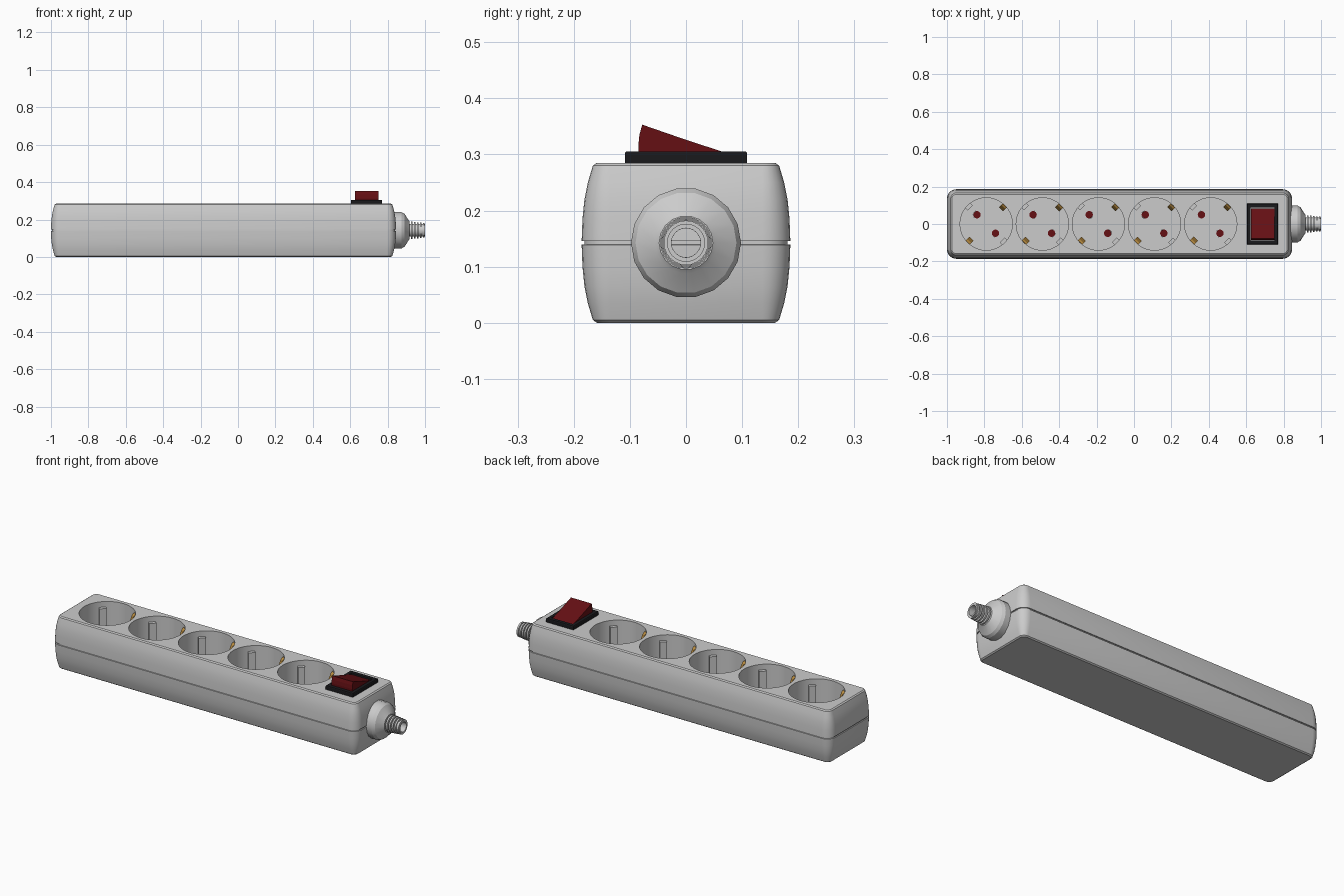
import bpy, bmesh, math
from mathutils import Matrix, Vector

if "Cube" in bpy.data.objects:
    bpy.data.objects.remove(bpy.data.objects["Cube"])

TOP, FLOOR, SEAM = 0.285, 0.13, 0.1425
SOCKETS = [-0.79 + 0.3 * i for i in range(5)]


def material(name, rgb):
    m = bpy.data.materials.new(name)
    m.diffuse_color = (*rgb, 1)
    m.use_nodes = True
    m.node_tree.nodes["Principled BSDF"].inputs["Base Color"].default_value = m.diffuse_color
    return m


red = material("dark_red", (0.13, 0.005, 0.007))
black = material("black", (0.01, 0.01, 0.012))
brass = material("brass", (0.55, 0.3, 0.06))


def finish(name, bm, mat=None, angle=None):
    bmesh.ops.recalc_face_normals(bm, faces=bm.faces)
    me = bpy.data.meshes.new(name)
    bm.to_mesh(me)
    bm.free()
    ob = bpy.data.objects.new(name, me)
    bpy.context.collection.objects.link(ob)
    if mat:
        me.materials.append(mat)
    if angle:
        smooth(ob, angle)
    return ob


def smooth(ob, angle):
    bpy.ops.object.select_all(action='DESELECT')
    ob.select_set(True)
    bpy.context.view_layer.objects.active = ob
    bpy.ops.object.shade_smooth_by_angle(angle=math.radians(angle))


def loft(bm, rings, caps=True, closed=False):
    """Join equal-length rings of points with quads."""
    vs = [[bm.verts.new(p) for p in r] for r in rings]
    n = len(vs[0])
    pairs = list(zip(vs, vs[1:])) + ([(vs[-1], vs[0])] if closed else [])
    for a, b in pairs:
        for i in range(n):
            bm.faces.new((a[i], a[(i + 1) % n], b[(i + 1) % n], b[i]))
    if caps:
        bm.faces.new(vs[0])
        bm.faces.new(vs[-1])


def cylinder(bm, x, y, z0, z1, r, n):
    bmesh.ops.create_cone(bm, cap_ends=True, segments=n, radius1=r, radius2=r, depth=z1 - z0,
                          matrix=Matrix.Translation((x, y, (z0 + z1) / 2)))


def box(bm, size, mat):
    bmesh.ops.create_cube(bm, size=1, matrix=mat @ Matrix.Diagonal((*size, 1)))


def cut(ob, cutter):
    mod = ob.modifiers.new("cut", 'BOOLEAN')
    mod.object, mod.operation, mod.solver = cutter, 'DIFFERENCE', 'EXACT'
    bpy.context.view_layer.objects.active = ob
    bpy.ops.object.modifier_apply(modifier=mod.name)
    bpy.data.objects.remove(cutter)


# housing: rounded rectangles stacked into a bulging shell with a seam groove
def outline(z, inset, cx=-0.0775, hx=0.9225, hy=0.186, r=0.05, n=6):
    pts = []
    for k, (sx, sy) in enumerate(((1, 1), (-1, 1), (-1, -1), (1, -1))):
        for i in range(n + 1):
            a = math.pi / 2 * (k + i / n)
            pts.append((cx + sx * (hx - r) + (r - inset) * math.cos(a),
                        sy * (hy - r) + (r - inset) * math.sin(a), z))
    return pts


half = [(0, 0.027), (0.005, 0.02), (0.035, 0.011), (0.065, 0.005), (0.1, 0.0015),
        (0.139, 0), (0.1395, 0.005)]
levels = half + [(TOP - z, i) for z, i in reversed(half)]
bm = bmesh.new()
loft(bm, [outline(z, i) for z, i in levels])
housing = finish("housing", bm)

# socket wells and pin holes
diag = math.sqrt(0.5)
pins = [(x + s * 0.07 * diag, -s * 0.07 * diag) for x in SOCKETS for s in (1, -1)]
bm = bmesh.new()
for x in SOCKETS:
    cylinder(bm, x, 0, FLOOR, TOP + 0.1, 0.14, 40)
cut(housing, finish("well_cutter", bm))
bm = bmesh.new()
for x, y in pins:
    cylinder(bm, x, y, FLOOR - 0.025, FLOOR + 0.03, 0.02, 16)
cut(housing, finish("pin_cutter", bm))
smooth(housing, 30)

# red shutters closing the pin holes
bm = bmesh.new()
for x, y in pins:
    cylinder(bm, x, y, FLOOR - 0.025, FLOOR - 0.004, 0.0198, 16)
finish("pin_shutters", bm, red)

# guide ribs and earth clips on the well walls
ribs, clips = bmesh.new(), bmesh.new()
strip = [(0.139, 0.272), (0.128, 0.262), (0.112, 0.215), (0.128, FLOOR),
         (0.133, FLOOR), (0.118, 0.215), (0.132, 0.257), (0.14, 0.267)]
for x in SOCKETS:
    for s in (0, 1):
        rib = Matrix.Translation((x, 0, 0)) @ Matrix.Rotation(math.pi * (0.75 + s), 4, 'Z')
        box(ribs, (0.02, 0.036, 0.255 - FLOOR),
            rib @ Matrix.Translation((0.131, 0, (0.255 + FLOOR) / 2)))
        clip = Matrix.Translation((x, 0, 0)) @ Matrix.Rotation(math.pi * (0.25 + s), 4, 'Z')
        loft(clips, [[clip @ Vector((r, y, z)) for r, z in strip] for y in (-0.016, 0.016)])
finish("guide_ribs", ribs)
finish("earth_clips", clips, brass)

# switch frame with a rectangular opening
bm = bmesh.new()


def rect(hx, hy, z):
    return [(0.6875 + sx * hx, sy * hy, z) for sx, sy in ((-1, -1), (1, -1), (1, 1), (-1, 1))]


loft(bm, [rect(0.083, 0.109, TOP - 0.002), rect(0.083, 0.109, 0.302), rect(0.081, 0.107, 0.305),
          rect(0.064, 0.088, 0.305), rect(0.064, 0.088, TOP - 0.002)], caps=False, closed=True)
finish("switch_frame", bm, black)

# tilted rocker
side = [(-0.083, TOP), (-0.085, 0.315), (-0.083, 0.335), (-0.078, 0.353),
        (0.0, 0.326), (0.083, 0.299), (0.083, TOP)]
bm = bmesh.new()
loft(bm, [[(x, y, z) for y, z in side] for x in (0.625, 0.75)])
finish("switch_rocker", bm, red)


# turned parts around the cable axis
def turned(name, profile, n, angle, mat=None):
    bm = bmesh.new()
    loft(bm, [[(x, r * math.cos(2 * math.pi * i / n), SEAM + r * math.sin(2 * math.pi * i / n))
               for i in range(n)] for x, r in profile], caps=False, closed=True)
    return finish(name, bm, mat, angle)


turned("cable_collar", [(0.835, 0.098), (0.875, 0.098), (0.89, 0.09), (0.912, 0.055),
                        (0.918, 0.048), (0.918, 0.026), (0.835, 0.026)], 18, 25)

# ribbed strain relief, hollow through its length
relief = [(0.91, 0.026), (0.91, 0.034)]
for i in range(5):
    x, r = 0.924 + i * 0.016, 0.046 - i * 0.0016
    relief += [(x, 0.034), (x, r), (x + 0.009, r), (x + 0.009, 0.034)]
relief += [(1.0, 0.034), (1.0, 0.026)]
turned("strain_relief", relief, 24, 30)
